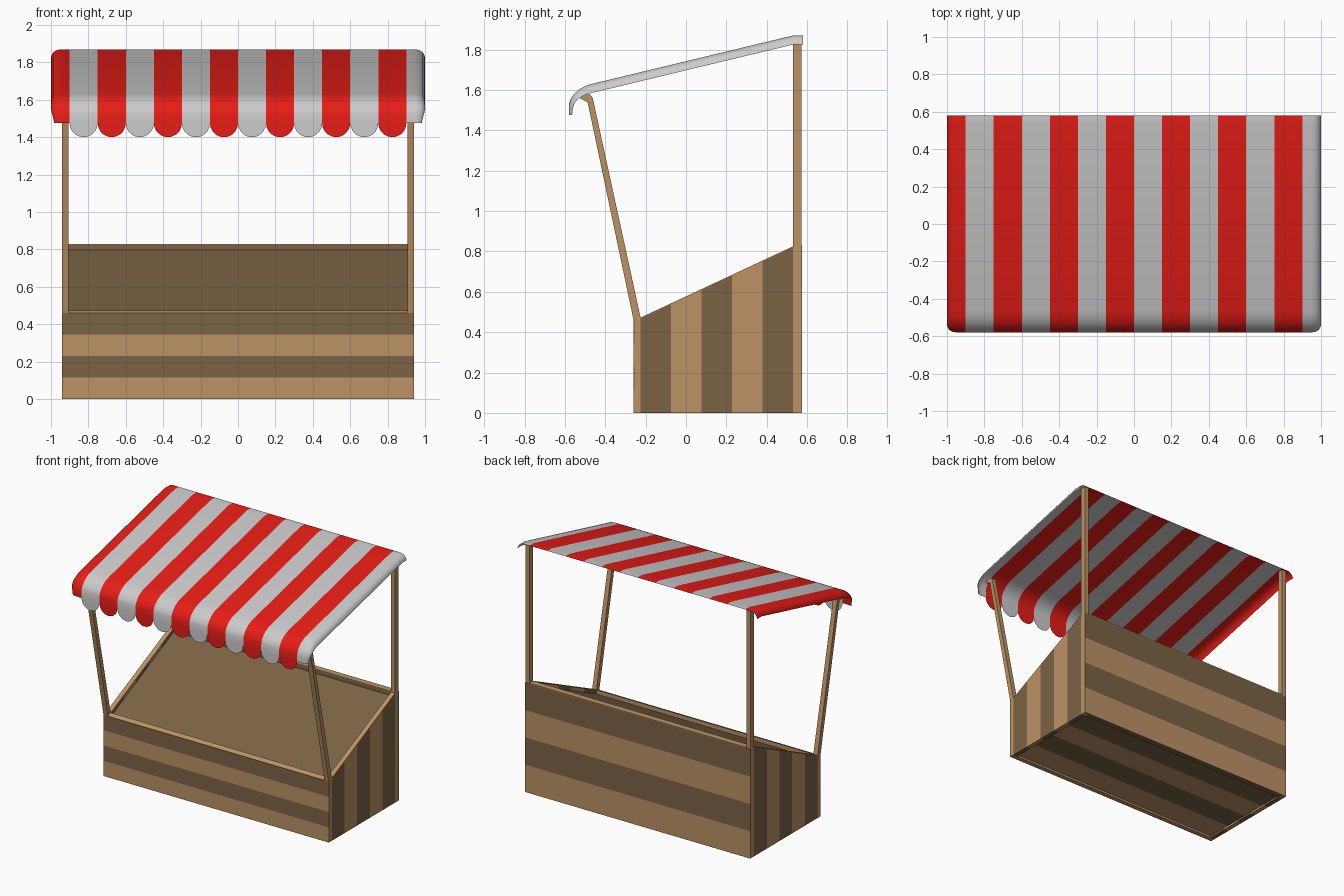
import bpy, bmesh, math

if "Cube" in bpy.data.objects:
    bpy.data.objects.remove(bpy.data.objects["Cube"])


def material(name, rgb):
    m = bpy.data.materials.new(name)
    m.diffuse_color = (*rgb, 1)
    m.use_nodes = True
    m.node_tree.nodes["Principled BSDF"].inputs["Base Color"].default_value = m.diffuse_color
    return m


LIGHT = material("light wood", (0.50, 0.29, 0.13))
DARK = material("dark wood", (0.20, 0.125, 0.06))
RED = material("red cloth", (0.8, 0.012, 0.008))
PALE = material("pale cloth", (0.8, 0.8, 0.8))


def finish(name, bm, mats):
    me = bpy.data.meshes.new(name)
    bm.to_mesh(me)
    bm.free()
    for m in mats:
        me.materials.append(m)
    ob = bpy.data.objects.new(name, me)
    bpy.context.collection.objects.link(ob)
    return ob


def prism(name, outline, x0, x1, mat):
    """Extrude a y-z outline along x."""
    bm = bmesh.new()
    face = bm.faces.new([bm.verts.new((x0, y, z)) for y, z in outline])
    new = bmesh.ops.extrude_face_region(bm, geom=[face])["geom"]
    bmesh.ops.translate(bm, vec=(x1 - x0, 0, 0),
                        verts=[v for v in new if isinstance(v, bmesh.types.BMVert)])
    bmesh.ops.recalc_face_normals(bm, faces=bm.faces)
    return finish(name, bm, [mat])


def pair(name, outline, x0, x1, mat):
    """Left and right copies of a prism."""
    prism("right_" + name, outline, x0, x1, mat)
    prism("left_" + name, outline, -x1, -x0, mat)


def rect(y0, y1, z0, z1):
    return [(y0, z0), (y1, z0), (y1, z1), (y0, z1)]


def slope(y):
    return 0.47 + (y + 0.23) / 0.76 * 0.355


W, IN = 0.94, 0.905          # outer and inner half width of the frame
FY, BY = -0.225, 0.53        # inner faces of the front and back walls

# Front wall: framed core with a sloping top, faced with four planks
prism("front_wall", [(-0.256, 0), (FY, 0), (FY, 0.474), (-0.256, 0.46)], -W, W, LIGHT)
for i in range(4):
    prism(f"front_plank_{i+1}", rect(-0.26, -0.256, i * 0.115, (i + 1) * 0.115),
          -W, W, (LIGHT, DARK)[i % 2])

# Back wall: core, light top rail and four planks
prism("back_wall", rect(BY, 0.572, 0, 0.824), -IN, IN, DARK)
prism("back_rail", rect(BY, 0.576, 0.824, 0.83), -IN, IN, LIGHT)
for i in range(4):
    prism(f"back_plank_{i+1}", rect(0.572, 0.576, i * 0.206, (i + 1) * 0.206),
          -W, W, (LIGHT, DARK)[i % 2])

# Side walls: five upright planks cut to the slope, with a light cap
step = (BY - FY) / 5
for i in range(5):
    a, b = FY + i * step, FY + (i + 1) * step
    pair(f"side_plank_{i+1}", [(a, 0), (b, 0), (b, slope(b) - 0.004), (a, slope(a) - 0.004)],
         IN, W, (DARK, LIGHT)[i % 2])
pair("side_cap", [(FY, slope(FY) - 0.004), (BY, slope(BY) - 0.004),
                  (BY, slope(BY)), (FY, slope(FY))], IN, W, LIGHT)

# Sloping counter and planked floor
prism("counter", [(FY, 0.43), (BY, 0.785), (BY, 0.797), (FY, 0.442)], -IN, IN, DARK)
for i in range(4):
    s = (BY - FY) / 4
    prism(f"floor_plank_{i+1}", rect(FY + i * s, FY + (i + 1) * s, 0.015, 0.03),
          -IN, IN, (LIGHT, DARK)[i % 2])

# Back posts, and leaning front posts with a hooked top
pair("back_post", rect(BY, 0.572, 0, 1.866), IN, W, LIGHT)
pair("front_post", [(-0.26, 0.46), (FY, 0.472), (-0.462, 1.56), (-0.475, 1.578),
                    (-0.505, 1.58), (-0.535, 1.572), (-0.53, 1.562), (-0.487, 1.538)],
     IN, W, LIGHT)

# Canopy: rows are (outer y, outer z, side-edge y, side-edge z, half width)
rows = [(0.58, 1.87, 0.58, 1.825, 1), (0.53, 1.87, 0.53, 1.825, 1),
        (-0.46, 1.632, -0.46, 1.587, 1), (-0.495, 1.622, -0.49, 1.580, 1),
        (-0.53, 1.603, -0.515, 1.568, 1), (-0.555, 1.58, -0.538, 1.553, 1),
        (-0.572, 1.555, -0.552, 1.535, 0.997), (-0.58, 1.53, -0.56, 1.51, 0.99),
        (-0.58, 1.475, -0.565, 1.475, 0.982)]
# Columns are (x, side drop, scallop depth, stripe number)
edge = [(1.0, 1.0), (0.997, 0.7), (0.988, 0.38), (0.973, 0.13), (0.95, 0.0)]
cols = [(-x, d, 0, 0) for x, d in edge]
R, N = 0.075, 10
for s in range(12):
    for k in range(N):
        t = math.pi * k / N
        cols.append((-0.9 + R + 2 * R * s - R * math.cos(t), 0, R * math.sin(t), s + 1))
cols.append((0.9, 0, 0, 13))
cols += [(x, d, 0, 13) for x, d in reversed(edge)]

bm = bmesh.new()
grid = []
for x, d, depth, s in cols:
    line = []
    for oy, oz, iy, iz, w in rows:
        px = x if abs(x) <= 0.9 else math.copysign(0.9 + (abs(x) - 0.9) * (w - 0.9) / 0.1, x)
        line.append(bm.verts.new((px, oy + (iy - oy) * d, oz + (iz - oz) * d)))
    line.append(bm.verts.new((x, -0.58, 1.475 - depth)))
    grid.append(line)
for c in range(len(cols) - 1):
    stripe = cols[c][3]
    last = len(rows) if 1 <= stripe <= 12 else len(rows) - 1
    for r in range(last):
        f = bm.faces.new((grid[c][r], grid[c][r + 1], grid[c + 1][r + 1], grid[c + 1][r]))
        f.material_index = stripe % 2
bmesh.ops.remove_doubles(bm, verts=bm.verts, dist=1e-5)
bmesh.ops.delete(bm, geom=[v for v in bm.verts if not v.link_faces], context='VERTS')
canopy = finish("striped_canopy", bm, [RED, PALE])
bpy.context.view_layer.objects.active = canopy
canopy.select_set(True)
bpy.ops.object.shade_smooth_by_angle(angle=math.radians(40))
